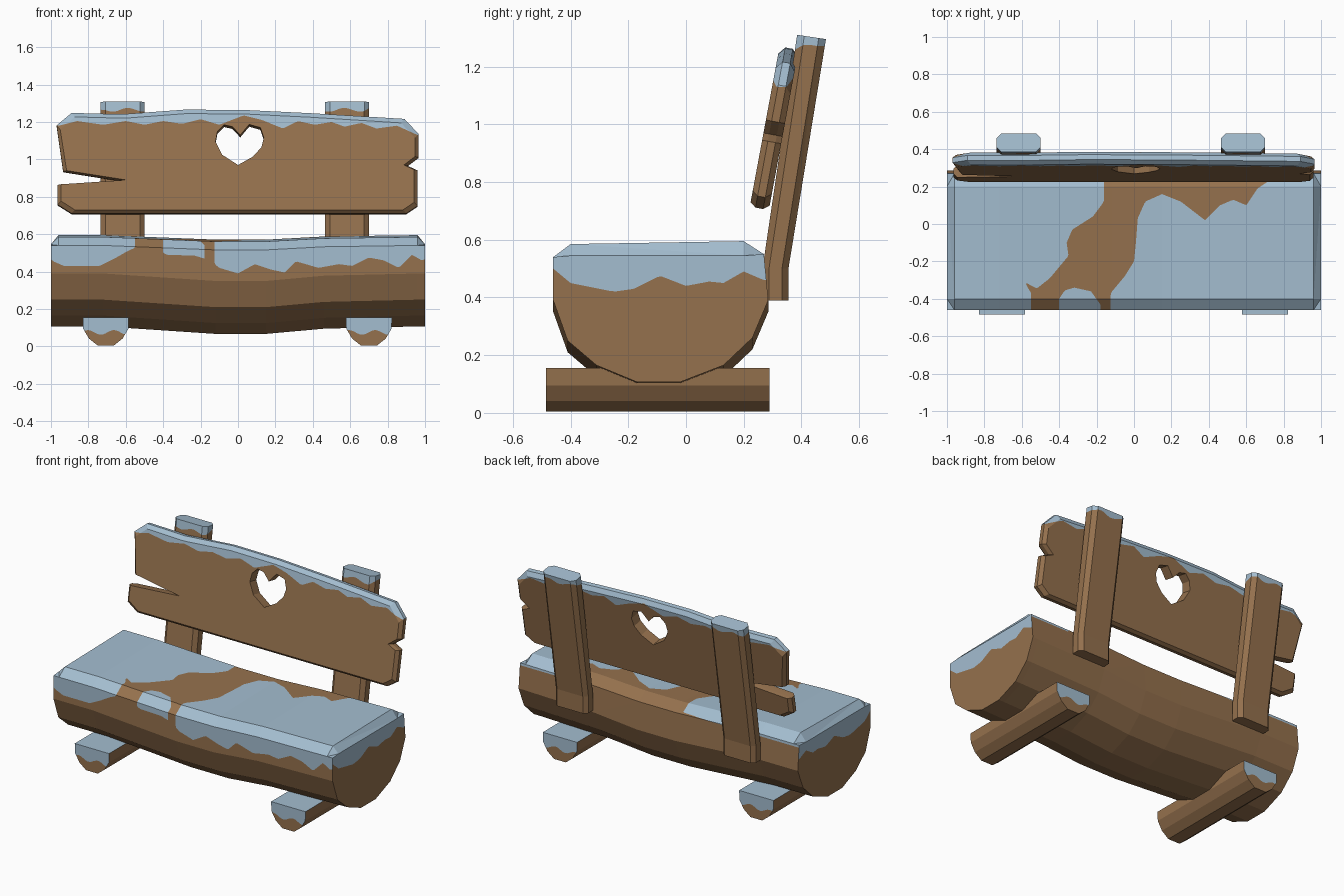
import bpy, bmesh, math
from mathutils import Vector

if "Cube" in bpy.data.objects:
    bpy.data.objects.remove(bpy.data.objects["Cube"])


def material(name, rgb):
    m = bpy.data.materials.new(name)
    m.diffuse_color = (*rgb, 1)
    m.use_nodes = True
    m.node_tree.nodes["Principled BSDF"].inputs["Base Color"].default_value = m.diffuse_color
    return m


WOOD = material("brown wood", (0.30, 0.165, 0.075))
SNOW = material("pale blue snow", (0.37, 0.51, 0.63))


def loft(name, rings):
    """Join equal rings of points into a capped solid."""
    bm = bmesh.new()
    vs = [[bm.verts.new(p) for p in r] for r in rings]
    n = len(vs[0])
    for a, b in zip(vs, vs[1:]):
        for i in range(n):
            j = (i + 1) % n
            bm.faces.new((a[i], a[j], b[j], b[i]))
    bm.faces.new(vs[0][::-1])
    bm.faces.new(vs[-1])
    bmesh.ops.triangulate(bm, faces=[f for f in bm.faces if len(f.verts) == 4])
    bmesh.ops.recalc_face_normals(bm, faces=bm.faces)
    me = bpy.data.meshes.new(name)
    bm.to_mesh(me)
    bm.free()
    ob = bpy.data.objects.new(name, me)
    bpy.context.collection.objects.link(ob)
    return ob


def paint(ob, rule, size=0.03):
    """Cut the faces along the border of the snow rule and colour both sides."""
    me = ob.data
    me.materials.clear()
    me.materials.append(WOOD)
    me.materials.append(SNOW)
    bm = bmesh.new()
    bm.from_mesh(me)
    bmesh.ops.triangulate(bm, faces=bm.faces[:])
    for _ in range(12):
        long = [e for e in bm.edges if e.calc_length() > size]
        if not long:
            break
        bmesh.ops.subdivide_edges(bm, edges=long, cuts=1, use_grid_fill=True)
        bmesh.ops.triangulate(bm, faces=bm.faces[:])
    side = {v: rule(v.co) for v in bm.verts}
    faces = bm.faces[:]
    new = set()
    for e in [e for e in bm.edges if side[e.verts[0]] != side[e.verts[1]]]:
        a, b = e.verts
        lo, hi = 0.0, 1.0
        for _ in range(12):
            mid = (lo + hi) / 2
            if rule(a.co.lerp(b.co, mid)) == side[a]:
                lo = mid
            else:
                hi = mid
        new.add(bmesh.utils.edge_split(e, a, min(max(lo, 0.002), 0.998))[1])
    for f in faces:
        cut = [v for v in f.verts if v in new]
        if len(cut) == 2:
            bmesh.utils.face_split(f, cut[0], cut[1])
    for f in bm.faces:
        f.material_index = int(any(side.get(v, False) for v in f.verts))
        f.smooth = False
    bmesh.ops.dissolve_limit(bm, angle_limit=0.005, verts=bm.verts[:],
                             edges=bm.edges[:], delimit={'MATERIAL'})
    bm.to_mesh(me)
    bm.free()


def interp(t, pts):
    if t <= pts[0][0]:
        return pts[0][1]
    for (a, p), (b, q) in zip(pts, pts[1:]):
        if t <= b:
            return p + (q - p) * (t - a) / (b - a)
    return pts[-1][1]


def inside(x, y, poly):
    hit = False
    for (ax, ay), (bx, by) in zip(poly, poly[1:] + poly[:1]):
        if (ay > y) != (by > y) and x < ax + (y - ay) * (bx - ax) / (by - ay):
            hit = not hit
    return hit


# Seat: half log with a slight sag
section = [(-.40, .585), (.20, .595), (.27, .55), (.285, .39), (.23, .26), (.13, .165),
           (-.02, .107), (-.17, .107), (-.31, .165), (-.41, .25), (-.46, .39), (-.46, .54)]
sag = [(-1, 0), (-.96, 0), (-.72, 0), (-.42, -.02), (-.12, -.04),
       (.15, -.04), (.46, -.012), (.96, 0), (1, 0)]
rings = []
for x, s in sag:
    ring = []
    for i, (y, z) in enumerate(section):
        if abs(x) == 1 and i < 2:
            z = .545
        ring.append((x, y, z + s * (.6 if z > .5 else 1)))
    rings.append(ring)
seat = loft("seat", rings)

# Bare wood patch on the seat, and lower edges of the snow
bare = [(-.16, .23), (-.16, .12), (-.22, .04), (-.33, -.03), (-.36, -.10), (-.35, -.17),
        (-.45, -.29), (-.52, -.345), (-.585, -.31), (-.55, -.37), (-.56, -1), (-.41, -1),
        (-.40, -.40), (-.37, -.355), (-.32, -.34), (-.23, -.36), (-.18, -.43), (-.18, -1),
        (-.13, -1), (-.125, -.37), (-.05, -.28), (0, -.20), (.01, -.10), (.02, .03),
        (.06, .12), (.15, .16), (.25, .12), (.38, .02), (.46, .10), (.53, .13),
        (.60, .10), (.66, .19), (.72, .23), (.72, 1), (-.16, 1)]
front_edge = [(-1, .46), (-.93, .43), (-.74, .43), (-.66, .47), (-.59, .51), (-.5, .55),
              (-.38, .49), (-.23, .485), (-.15, .46), (-.1, .42), (0, .39), (.09, .44),
              (.18, .41), (.25, .395), (.31, .455), (.43, .42), (.54, .44), (.61, .43),
              (.70, .475), (.78, .46), (.86, .42), (.93, .49), (1, .45)]
end_edge = [(-.46, .50), (-.40, .45), (-.25, .42), (-.18, .43), (-.09, .475), (0, .44),
            (.08, .455), (.13, .45), (.2, .49), (.27, .46)]


def seat_snow(p):
    if abs(p.x) > .9999:
        return p.z > interp(p.y, end_edge)
    edge = interp(p.x, front_edge) if p.y < 0 else .535
    return p.z > edge and not inside(p.x, p.y, bare)


paint(seat, seat_snow)

# Feet: two half logs, snow on the flat top and both ends
foot_half = [(.123, .155), (.121, .095), (.09, .042), (.042, .004)]
foot_section = foot_half + [(-x, z) for x, z in foot_half[::-1]]


def foot_snow(p):
    if p.y < -.4849 or p.y > .2899:
        return p.z > .075 + .012 * math.sin(45 * p.x)
    return p.z > .1549


for name, cx in (("left_foot", -.707), ("right_foot", .70)):
    foot = loft(name, [[(cx + x, y, z) for x, z in foot_section] for y in (-.485, .29)])
    paint(foot, foot_snow)

# Posts: chamfered boards, bent backwards
levels = [((.265, .39), (.355, .39)), ((.265, .50), (.355, .50)), ((.385, 1.31), (.485, 1.295))]
w, c = .117, .025
post_section = [(-w, .25), (-w, .75), (c - w, 1), (w - c, 1),
                (w, .75), (w, .25), (w - c, 0), (c - w, 0)]
for name, cx in (("left_post", -.617), ("right_post", .583)):
    post = loft(name, [[(cx + x, f[0] + t * (b[0] - f[0]), f[1] + t * (b[1] - f[1]))
                        for x, t in post_section] for f, b in levels])
    paint(post, lambda p: p.z > 1.265 + .01 * math.sin(38 * p.x + 30 * p.y))

# Backrest: tilted plank with split ends and a heart-shaped hole
tilt = math.atan(.186)


def on_plank(x, z, depth):
    v = (z - .715) / math.cos(tilt)
    return Vector((x, .222 + v * math.sin(tilt) + depth * math.cos(tilt),
                   .72 + v * math.cos(tilt) - depth * math.sin(tilt)))


outline = [(-.89, .71), (.90, .71), (.96, .75), (.96, .94), (.905, .965), (.965, 1.01),
           (.965, 1.135), (.89, 1.215), (.40, 1.245), (.05, 1.262), (-.28, 1.265),
           (-.62, 1.24), (-.89, 1.247), (-.97, 1.18), (-.935, .935), (-.61, .885),
           (-.965, .862), (-.965, .757)]
inset = [(x * .98, z + (.015 if z < .76 else -.025 if z > 1.1 else 0)) for x, z in outline]
plank = loft("backrest", [[on_plank(x, z, d) for x, z in ring] for ring, d in
                          ((inset, 0), (outline, .02), (outline, .047), (inset, .067))])
heart = [(.012, 1.125), (-.03, 1.17), (-.075, 1.18), (-.11, 1.145), (-.12, 1.09),
         (-.085, 1.02), (0, .965), (.08, 1.01), (.125, 1.06), (.138, 1.11),
         (.12, 1.165), (.06, 1.182)]
cutter = loft("heart_cutter", [[on_plank(x, z, d) for x, z in heart] for d in (-.1, .2)])
cutter.hide_render = True
mod = plank.modifiers.new("heart", 'BOOLEAN')
mod.operation = 'DIFFERENCE'
mod.solver = 'EXACT'
mod.object = cutter
bpy.context.view_layer.objects.active = plank
bpy.ops.object.modifier_apply(modifier="heart")
bpy.data.objects.remove(cutter)

plank_edge = [(-.96, 1.18), (-.86, 1.205), (-.72, 1.185), (-.6, 1.205), (-.5, 1.185),
              (-.4, 1.205), (-.3, 1.19), (-.2, 1.215), (-.1, 1.185), (.03, 1.235),
              (.13, 1.21), (.24, 1.165), (.32, 1.205), (.41, 1.185), (.5, 1.20),
              (.57, 1.175), (.66, 1.195), (.74, 1.165), (.85, 1.18), (.96, 1.13)]
paint(plank, lambda p: p.z > interp(p.x, plank_edge))
